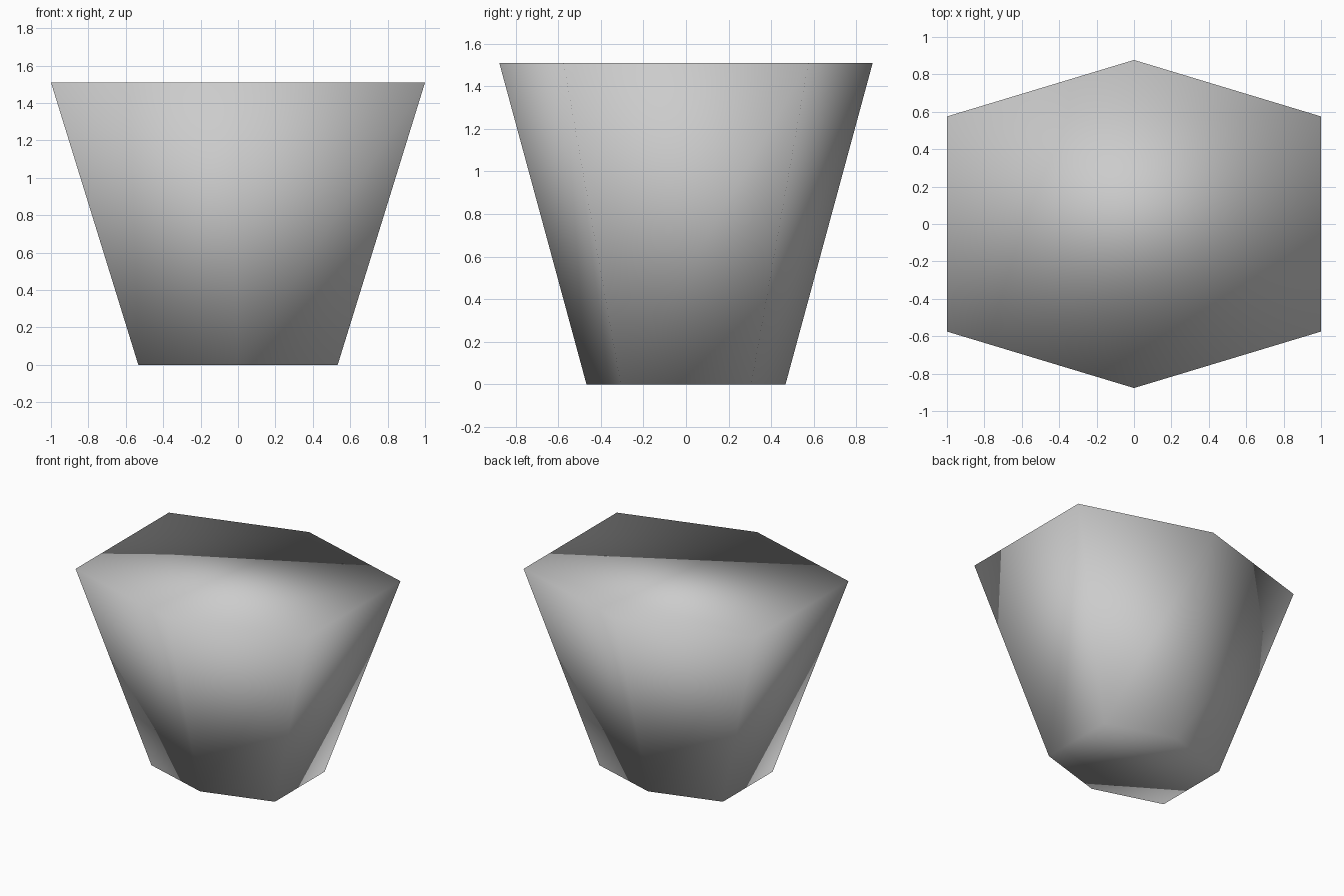
import bpy
import bmesh

cube = bpy.data.objects.get("Cube")
if cube:
    bpy.data.objects.remove(cube, do_unlink=True)

HEIGHT = 1.51
TAPER = 0.533                      # size of the base relative to the rim
RIM = [(1, -0.575), (1, 0.575), (0, 0.877),
       (-1, 0.575), (-1, -0.575), (0, -0.877)]

# Plain grey surface
grey = bpy.data.materials.new("plain grey")
grey.use_nodes = True
colour = (0.6, 0.6, 0.6, 1)
grey.diffuse_color = colour
grey.node_tree.nodes["Principled BSDF"].inputs["Base Color"].default_value = colour

# Closed six-sided body, narrow at the base and wide at the top
bm = bmesh.new()
base = bm.faces.new([bm.verts.new((x * TAPER, y * TAPER, 0)) for x, y in RIM])
top = bmesh.ops.extrude_face_region(bm, geom=[base], use_keep_orig=True)
for v in top["geom"]:
    if isinstance(v, bmesh.types.BMVert):
        v.co.x /= TAPER
        v.co.y /= TAPER
        v.co.z = HEIGHT
bmesh.ops.recalc_face_normals(bm, faces=bm.faces)

# The shading flows over every edge, caps included
for face in bm.faces:
    face.smooth = True

mesh = bpy.data.meshes.new("tapered_body")
bm.to_mesh(mesh)
bm.free()
mesh.materials.append(grey)
body = bpy.data.objects.new("tapered_body", mesh)
bpy.context.collection.objects.link(body)
